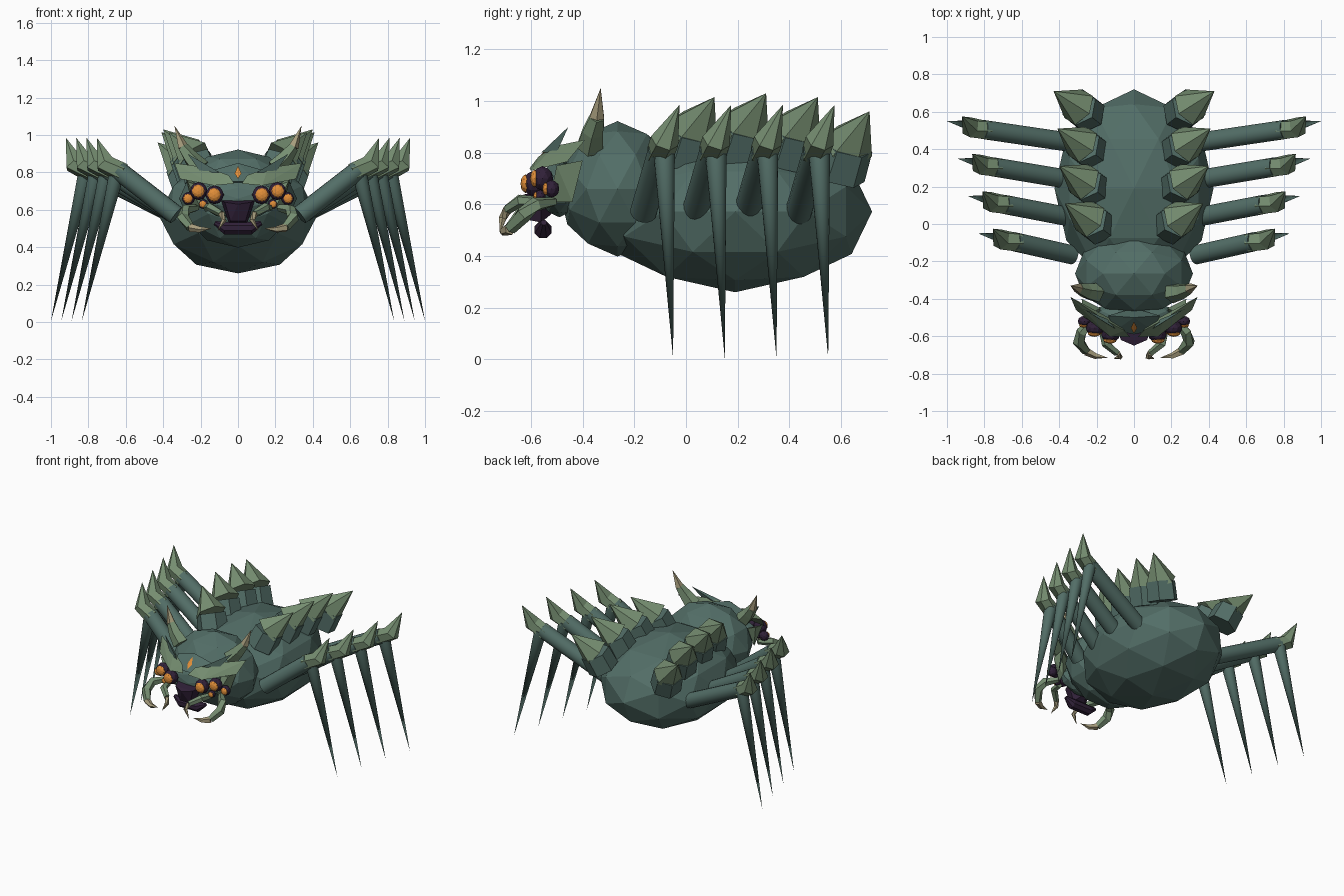
import bpy, bmesh, math
from mathutils import Vector, Matrix

if "Cube" in bpy.data.objects:
    bpy.data.objects.remove(bpy.data.objects["Cube"])


def material(name, rgb):
    m = bpy.data.materials.new(name)
    m.use_nodes = True
    m.diffuse_color = (*rgb, 1)
    m.node_tree.nodes["Principled BSDF"].inputs["Base Color"].default_value = (*rgb, 1)
    return m


TEAL = material("teal shell", (0.085, 0.155, 0.135))
MOSS = material("moss green plate", (0.18, 0.27, 0.165))
BONE = material("bone", (0.38, 0.33, 0.2))
PURPLE = material("dark purple", (0.03, 0.015, 0.04))
ORANGE = material("orange", (0.75, 0.27, 0.04))


def finish(name, bm, mat):
    bmesh.ops.remove_doubles(bm, verts=bm.verts, dist=0.0005)
    bmesh.ops.recalc_face_normals(bm, faces=bm.faces)
    mesh = bpy.data.meshes.new(name)
    bm.to_mesh(mesh)
    bm.free()
    mesh.materials.append(mat)
    ob = bpy.data.objects.new(name, mesh)
    bpy.context.scene.collection.objects.link(ob)
    return ob


def ball(name, centre, radii, mat):
    """Faceted ellipsoid, turned so that its facets are symmetric on every axis."""
    bm = bmesh.new()
    bmesh.ops.create_icosphere(bm, subdivisions=2, radius=1)
    turn = Matrix.Rotation(-math.atan(0.618), 4, 'Y')
    bmesh.ops.transform(bm, verts=bm.verts, matrix=Matrix.Translation(centre)
                        @ Matrix.Diagonal((*radii, 1)) @ turn)
    return finish(name, bm, mat)


def tube(name, path, radii, mat, sides=6, smooth=False):
    """Limb through the path points with a radius at each."""
    bm = bmesh.new()
    path = [Vector(p) for p in path]
    rings = []
    for i, p in enumerate(path):
        t = path[min(i + 1, len(path) - 1)] - path[max(i - 1, 0)]
        q = t.to_track_quat('Z', 'Y')
        ring = []
        for k in range(sides):
            a = math.tau * (k + 0.5) / sides
            ring.append(bm.verts.new(p + q @ Vector((math.cos(a), math.sin(a), 0)) * radii[i]))
        rings.append(ring)
    for a, b in zip(rings, rings[1:]):
        for k in range(sides):
            n = (k + 1) % sides
            bm.faces.new((a[k], a[n], b[n], b[k])).smooth = smooth
    bm.faces.new(rings[0])
    bm.faces.new(rings[-1])
    return finish(name, bm, mat)


def hull(name, points, mat, mirror=False):
    bm = bmesh.new()
    for x, y, z in points:
        bm.verts.new((x, y, z))
        if mirror and x:
            bm.verts.new((-x, y, z))
    res = bmesh.ops.convex_hull(bm, input=bm.verts)
    bmesh.ops.delete(bm, geom=res["geom_interior"], context='VERTS')
    return finish(name, bm, mat)


# Body
ball("abdomen", (0, 0.19, 0.572), (0.425, 0.53, 0.312), TEAL)
ball("thorax", (0, -0.265, 0.66), (0.315, 0.228, 0.262), TEAL)

# Head, forehead gem and mouth
ball("head", (0, -0.49, 0.66), (0.22, 0.085, 0.11), TEAL)
hull("forehead", [(0, -0.59, 0.75), (0, -0.5, 0.85), (0.14, -0.49, 0.81),
                  (0.1, -0.57, 0.75), (0, -0.45, 0.74)], TEAL, True)
hull("forehead_gem", [(0, -0.584, 0.765), (0, -0.522, 0.835), (0.018, -0.556, 0.795),
                      (0, -0.54, 0.795)], ORANGE, True)
hull("mouth", [(0.09, -0.56, 0.65), (0.05, -0.56, 0.53), (0, -0.65, 0.63),
               (0.07, -0.62, 0.64), (0.04, -0.61, 0.54), (0, -0.5, 0.58)], PURPLE, True)
tube("lower_jaw", [(-0.125, -0.55, 0.53), (-0.07, -0.553, 0.502), (0.07, -0.553, 0.502),
                   (0.125, -0.55, 0.53)], (0.012, 0.036, 0.036, 0.012), PURPLE, 8)

for s, side in ((1, "left"), (-1, "right")):

    def flip(points):
        return [(s * x, y, z) for x, y, z in points]

    # Brow plates, crest spikes and cheeks
    hull(side + "_brow", flip([(0.02, -0.605, 0.74), (0.05, -0.57, 0.785), (0.34, -0.39, 0.85),
                               (0.31, -0.46, 0.765), (0.13, -0.6, 0.73), (0.16, -0.51, 0.825),
                               (0.1, -0.52, 0.75)]), MOSS)
    hull(side + "_crest_spike", flip([(0.1, -0.56, 0.8), (0.2, -0.5, 0.8),
                                      (0.14, -0.51, 0.81), (0.27, -0.455, 0.9)]), TEAL)
    hull(side + "_cheek", flip([(0.27, -0.5, 0.75), (0.28, -0.4, 0.77), (0.24, -0.44, 0.61),
                                (0.2, -0.53, 0.61), (0.18, -0.45, 0.72)]), MOSS)

    # Eyes: orange lenses on dark sockets
    eyes = [(0.125, -0.59, 0.68, 0.05), (0.21, -0.555, 0.7, 0.048),
            (0.265, -0.52, 0.66, 0.035), (0.185, -0.565, 0.63, 0.026)]
    for i, (x, y, z, r) in enumerate(eyes):
        ball(f"{side}_eye_socket_{i}", (s * x, y, z), (r, r * 0.85, r), PURPLE)
        ball(f"{side}_eye_{i}", (s * (x + 0.003), y - r * 0.62, z),
             (r * 0.72, r * 0.38, r * 0.72), ORANGE)

    # Mandibles: jointed arms with bone tips
    outer = flip([(0.22, -0.51, 0.61), (0.28, -0.58, 0.6), (0.295, -0.63, 0.56),
                  (0.255, -0.68, 0.505), (0.205, -0.705, 0.495), (0.14, -0.715, 0.5)])
    tube(side + "_outer_mandible", outer[:4], (0.018, 0.03, 0.033, 0.024), MOSS, 5)
    tube(side + "_outer_fang", outer[3:], (0.024, 0.017, 0), BONE, 5)
    inner = flip([(0.17, -0.56, 0.61), (0.15, -0.64, 0.615), (0.09, -0.69, 0.58),
                  (0.075, -0.71, 0.545), (0.11, -0.72, 0.485)])
    tube(side + "_inner_mandible", inner[:3], (0.02, 0.024, 0.019), MOSS, 5)
    tube(side + "_inner_fang", inner[2:], (0.019, 0.015, 0), BONE, 5)

    # Horns
    horn = flip([(0.2, -0.37, 0.82), (0.255, -0.36, 0.88), (0.295, -0.345, 0.935),
                 (0.34, -0.33, 1.05)])
    tube(side + "_horn_base", horn[:3], (0.055, 0.043, 0.03), MOSS, 5)
    tube(side + "_horn_tip", horn[2:], (0.03, 0), BONE, 5)

    # Dorsal spikes: dark collar under a pale point, leaning out and back
    tips = [(0.37, 0.11, 1.015), (0.4, 0.31, 1.03), (0.41, 0.51, 1.015), (0.43, 0.71, 0.96)]
    for i, (x, y, z) in enumerate(tips):
        low = (s * (x - 0.18), y - 0.12, z - 0.25)
        mid = (s * (x - 0.135), y - 0.085, z - 0.135)
        tube(f"{side}_spike_collar_{i}", [low, mid], (0.105, 0.1), TEAL, 6)
        tube(f"{side}_spike_{i}", [mid, (s * x, y, z)], (0.104, 0), MOSS, 6)

    # Legs, each pair reaching further out towards the back
    for i in range(4):
        dx, dy = 0.055 * i, 0.2 * i

        def leg(points):
            return [(s * (x + dx), y + dy, z) for x, y, z in points]

        hip = (s * 0.33, -0.165 + dy, 0.57)
        tube(f"{side}_thigh_{i}", [hip] + leg([(0.64, -0.095, 0.81)]),
             (0.052, 0.052), TEAL, 16, True)
        tube(f"{side}_knee_claw_{i}", leg([(0.615, -0.1, 0.795), (0.71, -0.083, 0.845),
                                           (0.755, -0.025, 0.985)]), (0.055, 0.056, 0), MOSS, 6)
        tube(f"{side}_shin_{i}", leg([(0.645, -0.085, 0.81), (0.835, -0.05, 0.005)]),
             (0.042, 0), TEAL, 16, True)
